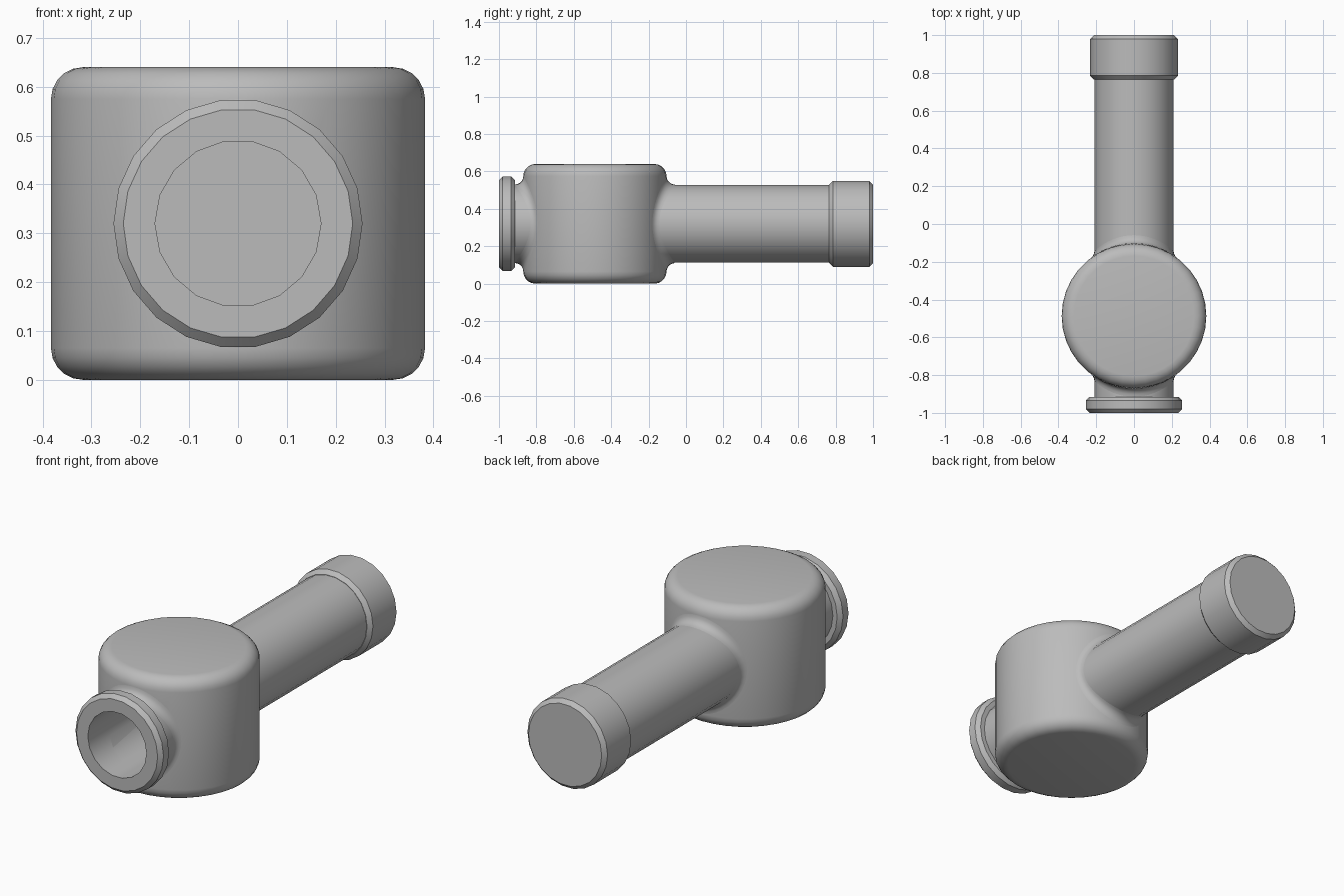
import bpy, bmesh
from math import sin, cos, pi, sqrt
from mathutils import Vector, Matrix

if "Cube" in bpy.data.objects:
    bpy.data.objects.remove(bpy.data.objects["Cube"], do_unlink=True)

grey = bpy.data.materials.new("plain grey")
grey.use_nodes = True
COLOUR = (0.5, 0.5, 0.5, 1)
grey.diffuse_color = COLOUR
grey.node_tree.nodes["Principled BSDF"].inputs["Base Color"].default_value = COLOUR

BODY_Y, MID_Z = -0.487, 0.32
BODY_R, TUBE_R, FILLET, BORE_R = 0.383, 0.21, 0.045, 0.17
TUBE_SIDES = 22


def loft(name, rings, caps=True):
    """Skin a list of closed rings, with flat end caps if wanted."""
    bm = bmesh.new()
    rows = [[bm.verts.new(p) for p in ring] for ring in rings]
    n = len(rows[0])
    for a, b in zip(rows, rows[1:]):
        for i in range(n):
            j = (i + 1) % n
            bm.faces.new((a[i], a[j], b[j], b[i]))
    if caps:
        bm.faces.new(rows[0])
        bm.faces.new(rows[-1])
        bmesh.ops.recalc_face_normals(bm, faces=bm.faces)
    mesh = bpy.data.meshes.new(name)
    bm.to_mesh(mesh)
    bm.free()
    mesh.materials.append(grey)
    ob = bpy.data.objects.new(name, mesh)
    bpy.context.collection.objects.link(ob)
    return ob


def turned_y(name, profile, sides=TUBE_SIDES):
    """Turn (radius, y) points about the tube axis."""
    return loft(name, [[(r * cos(2 * pi * i / sides), y, MID_Z + r * sin(2 * pi * i / sides))
                        for i in range(sides)] for r, y in profile])


def turned_z(name, profile, sides=36):
    """Turn (radius, z) points about the body axis."""
    return loft(name, [[(r * cos(2 * pi * i / sides), BODY_Y + r * sin(2 * pi * i / sides), z)
                        for i in range(sides)] for r, z in profile])


def select(ob):
    bpy.ops.object.select_all(action="DESELECT")
    ob.select_set(True)
    bpy.context.view_layer.objects.active = ob


def smooth(ob):
    select(ob)
    bpy.ops.object.shade_smooth_by_angle(angle=pi / 6)


def cut(ob, cutter):
    mod = ob.modifiers.new("bore", "BOOLEAN")
    mod.operation, mod.solver, mod.object = "DIFFERENCE", "EXACT", cutter
    select(ob)
    bpy.ops.object.modifier_apply(modifier=mod.name)


def join_fillet(name, side):
    """Rolling-ball blend between the round body and a tube leaving it along y."""
    steps, sides = 5, 44
    rings = [[] for _ in range(steps + 1)]
    for i in range(sides):
        a = 2 * pi * i / sides
        x, z = (TUBE_R + FILLET) * cos(a), (TUBE_R + FILLET) * sin(a)
        ball = Vector((x, sqrt((BODY_R + FILLET) ** 2 - x * x), z))
        to_tube = Vector((-cos(a), 0, -sin(a)))
        to_body = Vector((-ball.x, -ball.y, 0)).normalized()
        for k, ring in enumerate(rings):
            p = ball + FILLET * to_tube.slerp(to_body, k / steps)
            ring.append((p.x, BODY_Y + side * p.y, MID_Z + p.z))
    ob = loft(name, rings, caps=False)
    if side > 0:
        ob.data.flip_normals()
    return ob


# Round body with rolled top and bottom rims
ROUND, STEPS, HEIGHT = 0.065, 5, 0.64
quarter = [(BODY_R - ROUND + ROUND * sin(k * pi / 2 / STEPS),
            ROUND - ROUND * cos(k * pi / 2 / STEPS)) for k in range(STEPS + 1)]
body = turned_z("body", quarter + [(r, HEIGHT - z) for r, z in reversed(quarter)])

# Front neck and flange, rear tube and end cap
flange = turned_y("front_flange", [(0.235, -1), (0.255, -0.98), (0.255, -0.935), (0.235, -0.915),
                                   (TUBE_R, -0.915), (TUBE_R, -0.79)])
tube = turned_y("rear_tube", [(TUBE_R, -0.2), (TUBE_R, 0.8)])
cap = turned_y("end_cap", [(0.212, 0.765), (0.232, 0.785), (0.232, 0.98), (0.212, 1)])

# Bore cut through the flange into the body
cutter = turned_y("bore_cutter", [(BORE_R, -1.1), (BORE_R, -0.4)], 18)
cutter.hide_render = True
for part in (body, flange):
    cut(part, cutter)
bpy.data.objects.remove(cutter, do_unlink=True)

# Blends where the tubes meet the body
fillets = [join_fillet("front_fillet", -1), join_fillet("rear_fillet", 1)]

for part in [body, flange, tube, cap] + fillets:
    smooth(part)
